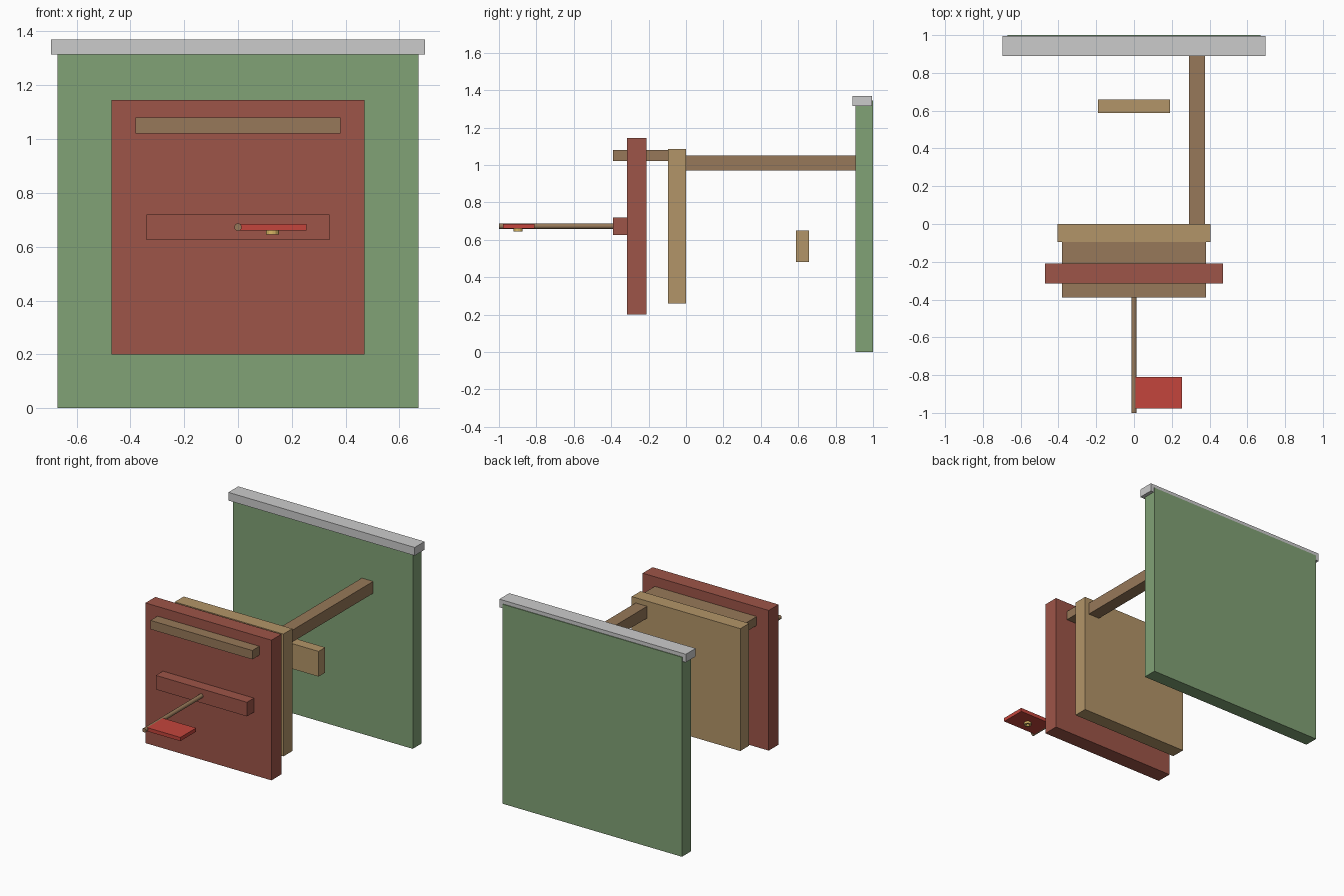
import bpy, bmesh, math
from mathutils import Matrix

if "Cube" in bpy.data.objects:
    bpy.data.objects.remove(bpy.data.objects["Cube"])


def mat(name, rgb):
    m = bpy.data.materials.new(name)
    m.diffuse_color = (*rgb, 1)
    m.use_nodes = True
    m.node_tree.nodes["Principled BSDF"].inputs["Base Color"].default_value = m.diffuse_color
    return m


green = mat("green_paint", (0.22, 0.36, 0.18))
red = mat("dark_red_paint", (0.34, 0.09, 0.065))
flag_red = mat("bright_red_paint", (0.55, 0.06, 0.045))
tan = mat("light_wood", (0.45, 0.30, 0.14))
brown = mat("dark_wood", (0.31, 0.19, 0.10))
yellow = mat("brass", (0.68, 0.47, 0.13))


def finish(bm, name, material):
    bmesh.ops.recalc_face_normals(bm, faces=bm.faces[:])
    me = bpy.data.meshes.new(name)
    bm.to_mesh(me)
    bm.free()
    ob = bpy.data.objects.new(name, me)
    bpy.context.collection.objects.link(ob)
    if material:
        me.materials.append(material)
    return ob


def box(name, x, y, z, material=None):
    bm = bmesh.new()
    size = [r[1] - r[0] for r in (x, y, z)]
    mid = [(r[1] + r[0]) / 2 for r in (x, y, z)]
    bmesh.ops.create_cube(bm, size=1, matrix=Matrix.Translation(mid) @ Matrix.Diagonal((*size, 1)))
    return finish(bm, name, material)


# Back board and its cap
box("back_board", (-0.67, 0.67), (0.905, 1.0), (0, 1.345), green)
box("back_board_cap", (-0.695, 0.695), (0.89, 0.995), (1.315, 1.37))

# Front boards and cross bars
box("front_board", (-0.47, 0.47), (-0.315, -0.21), (0.2, 1.145), red)
box("inner_board", (-0.405, 0.405), (-0.095, 0), (0.26, 1.085), tan)
box("upper_bar", (-0.38, 0.38), (-0.39, -0.095), (1.02, 1.08), brown)
box("lower_bar", (-0.34, 0.34), (-0.39, -0.315), (0.625, 0.72), red)

# Connecting arm and loose block
box("connecting_arm", (0.29, 0.375), (0, 0.905), (0.97, 1.05), brown)
box("middle_block", (-0.19, 0.19), (0.587, 0.658), (0.48, 0.65), tan)

# Flag pole and flag
bm = bmesh.new()
bmesh.ops.create_cone(bm, cap_ends=True, segments=16, radius1=0.014, radius2=0.014, depth=0.613,
                      matrix=Matrix.Translation((0, -0.6935, 0.673)) @ Matrix.Rotation(math.pi / 2, 4, 'X'))
pole = finish(bm, "flag_pole", brown)
for p in pole.data.polygons:
    p.use_smooth = len(p.vertices) == 4
box("flag", (0.0, 0.255), (-0.978, -0.81), (0.66, 0.685), flag_red)

# Small ring under the flag
bm = bmesh.new()
n = 12
loops = []
for r, z in ((0.024, 0.645), (0.024, 0.661), (0.012, 0.661), (0.012, 0.645)):
    loops.append([bm.verts.new((0.128 + r * math.cos(2 * math.pi * i / n),
                                -0.897 + r * math.sin(2 * math.pi * i / n), z)) for i in range(n)])
for a in range(4):
    p, q = loops[a], loops[(a + 1) % 4]
    for i in range(n):
        j = (i + 1) % n
        bm.faces.new((p[i], p[j], q[j], q[i]))
finish(bm, "flag_ring", yellow)
